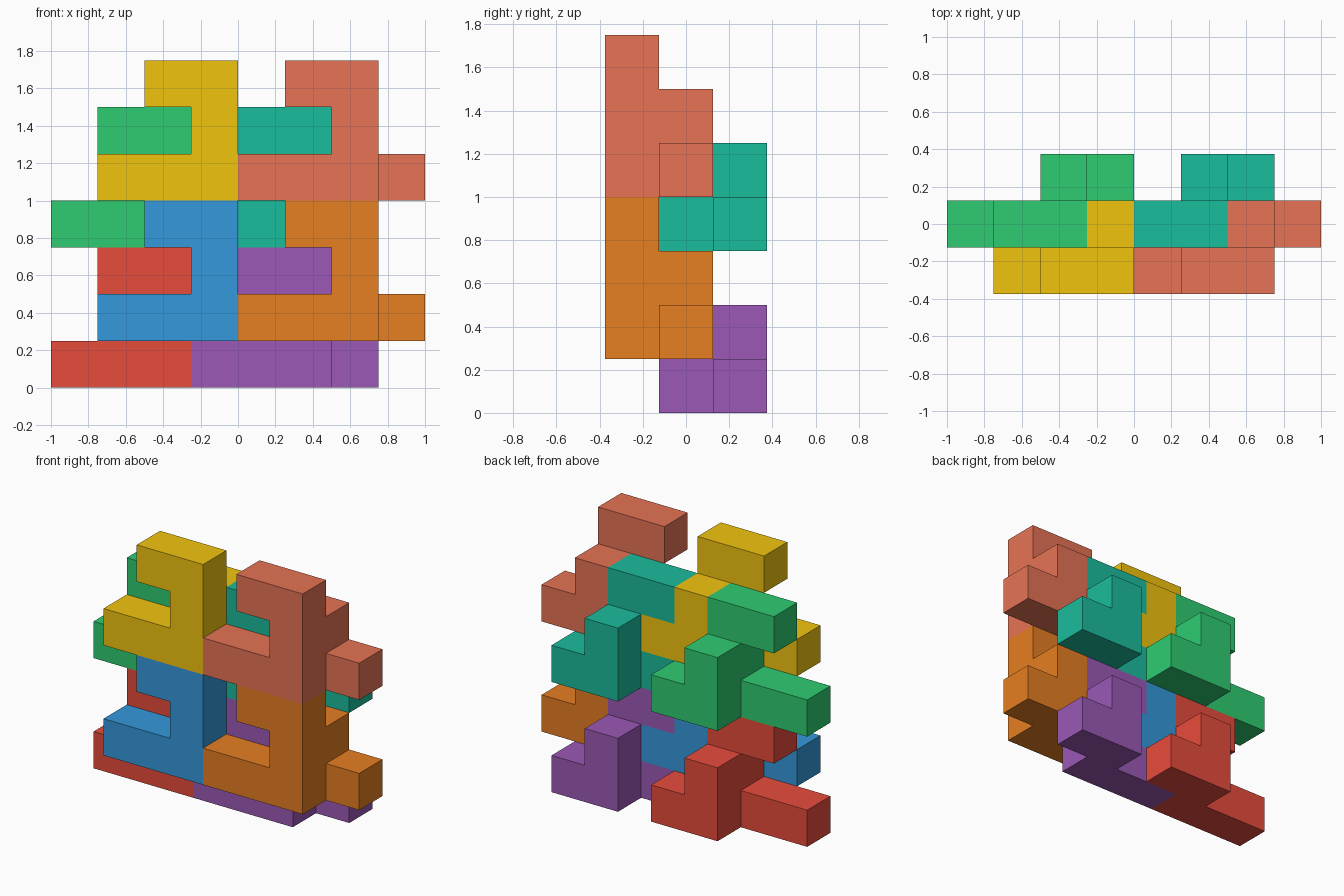
import bpy, bmesh
from mathutils import Vector

if "Cube" in bpy.data.objects:
    bpy.data.objects.remove(bpy.data.objects["Cube"])

U = 0.25                                  # edge of one cell
ORIGIN = Vector((-4 * U, -1.5 * U, 0))    # corner of the cell grid

# One interlocking piece: upright hook in front, small L behind it
HOOK = [(0, 0, 0), (1, 0, 0), (2, 0, 0), (2, 0, 1), (1, 0, 2), (2, 0, 2)]
ELL = [(2, 1, 0), (2, 1, 1), (3, 1, 0)]
CELLS = set(HOOK + ELL)


def linear(hex_code):
    out = []
    for k in (0, 2, 4):
        c = int(hex_code[k:k + 2], 16) / 255
        out.append(c / 12.92 if c <= 0.04045 else ((c + 0.055) / 1.055) ** 2.4)
    return (*out, 1)


def piece_mesh(name):
    bm = bmesh.new()
    for cell in CELLS:
        for axis in range(3):
            for sign in (-1, 1):
                n = Vector((0, 0, 0))
                n[axis] = sign
                # skip walls shared by two cells of the piece
                if tuple(int(a + b) for a, b in zip(cell, n)) in CELLS:
                    continue
                u, v = Vector((0, 0, 0)), Vector((0, 0, 0))
                u[(axis + 1) % 3] = 0.5
                v[(axis + 2) % 3] = 0.5 * sign
                c = Vector(cell) + Vector((0.5, 0.5, 0.5)) + n * 0.5
                bm.faces.new([bm.verts.new((c + d) * U)
                              for d in (-u - v, u - v, u + v, -u + v)])
    bmesh.ops.remove_doubles(bm, verts=bm.verts, dist=1e-4)
    # merge coplanar squares into clean flat faces
    bmesh.ops.dissolve_limit(bm, angle_limit=0.01, verts=bm.verts, edges=bm.edges)
    bmesh.ops.recalc_face_normals(bm, faces=bm.faces)
    me = bpy.data.meshes.new(name)
    bm.to_mesh(me)
    bm.free()
    return me


# Lower four pieces, then the same four three cells higher
COLORS = {
    (0, 1, 0): ("red", "e74c3c"), (3, 1, 0): ("purple", "9b59b6"),
    (1, 0, 1): ("blue", "3498db"), (4, 0, 1): ("orange", "e67e22"),
    (0, 1, 3): ("green", "2ecc71"), (3, 1, 3): ("teal", "1abc9c"),
    (1, 0, 4): ("yellow", "f1c40f"), (4, 0, 4): ("salmon", "e67355"),
}
for pos, (color, code) in COLORS.items():
    name = color + "_puzzle_piece"
    ob = bpy.data.objects.new(name, piece_mesh(name))
    ob.location = ORIGIN + Vector(pos) * U
    mat = bpy.data.materials.new(color)
    mat.diffuse_color = linear(code)
    mat.use_nodes = True
    mat.node_tree.nodes["Principled BSDF"].inputs["Base Color"].default_value = mat.diffuse_color
    ob.data.materials.append(mat)
    bpy.context.collection.objects.link(ob)
